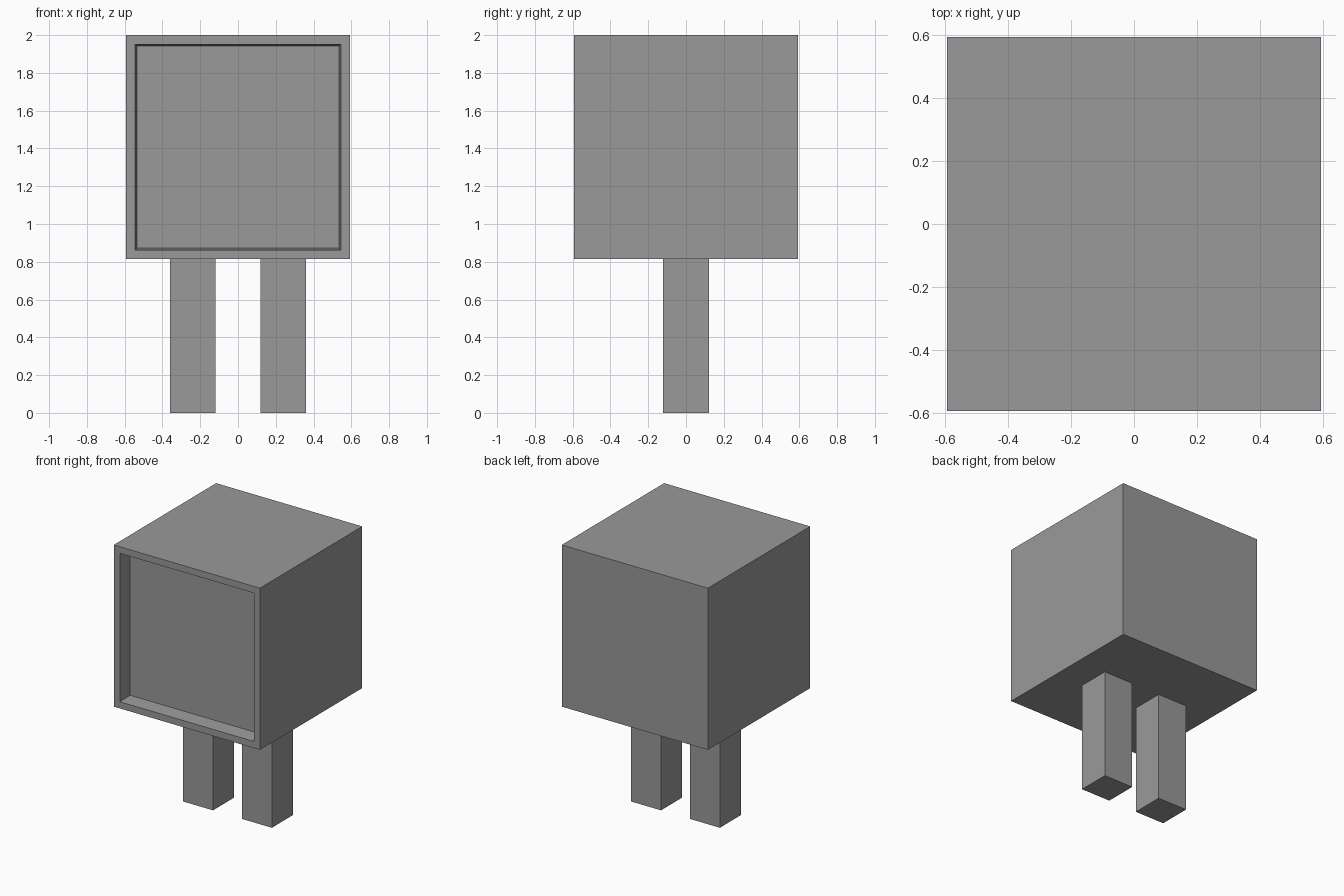
import bpy, bmesh
from mathutils import Vector

if "Cube" in bpy.data.objects:
    bpy.data.objects.remove(bpy.data.objects["Cube"])

grey = bpy.data.materials.new("mid_grey")
grey.diffuse_color = (0.32, 0.32, 0.32, 1)
grey.use_nodes = True
grey.node_tree.nodes["Principled BSDF"].inputs["Base Color"].default_value = grey.diffuse_color


def box_mesh(size, centre):
    bm = bmesh.new()
    bmesh.ops.create_cube(bm, size=1)
    bmesh.ops.scale(bm, vec=Vector(size), verts=bm.verts)
    bmesh.ops.translate(bm, vec=Vector(centre), verts=bm.verts)
    return bm


def finish(bm, name):
    mesh = bpy.data.meshes.new(name)
    bm.to_mesh(mesh)
    bm.free()
    mesh.materials.append(grey)
    bpy.context.collection.objects.link(bpy.data.objects.new(name, mesh))


# Cube body with a framed, slightly tapered recess in the front
SIDE, BOTTOM = 1.186, 0.814
body = box_mesh((SIDE, SIDE, SIDE), (0, 0, BOTTOM + SIDE / 2))
body.normal_update()
front = min(body.faces, key=lambda f: f.calc_center_median().y)
bmesh.ops.inset_region(body, faces=[front], thickness=0.069)
bmesh.ops.inset_region(body, faces=[front], thickness=0.013)
bmesh.ops.translate(body, vec=Vector((0, 0.107, 0)), verts=front.verts)
finish(body, "body")

# Two square legs
for name, x in (("left_leg", -0.239), ("right_leg", 0.239)):
    finish(box_mesh((0.242, 0.242, BOTTOM), (x, 0, BOTTOM / 2)), name)
